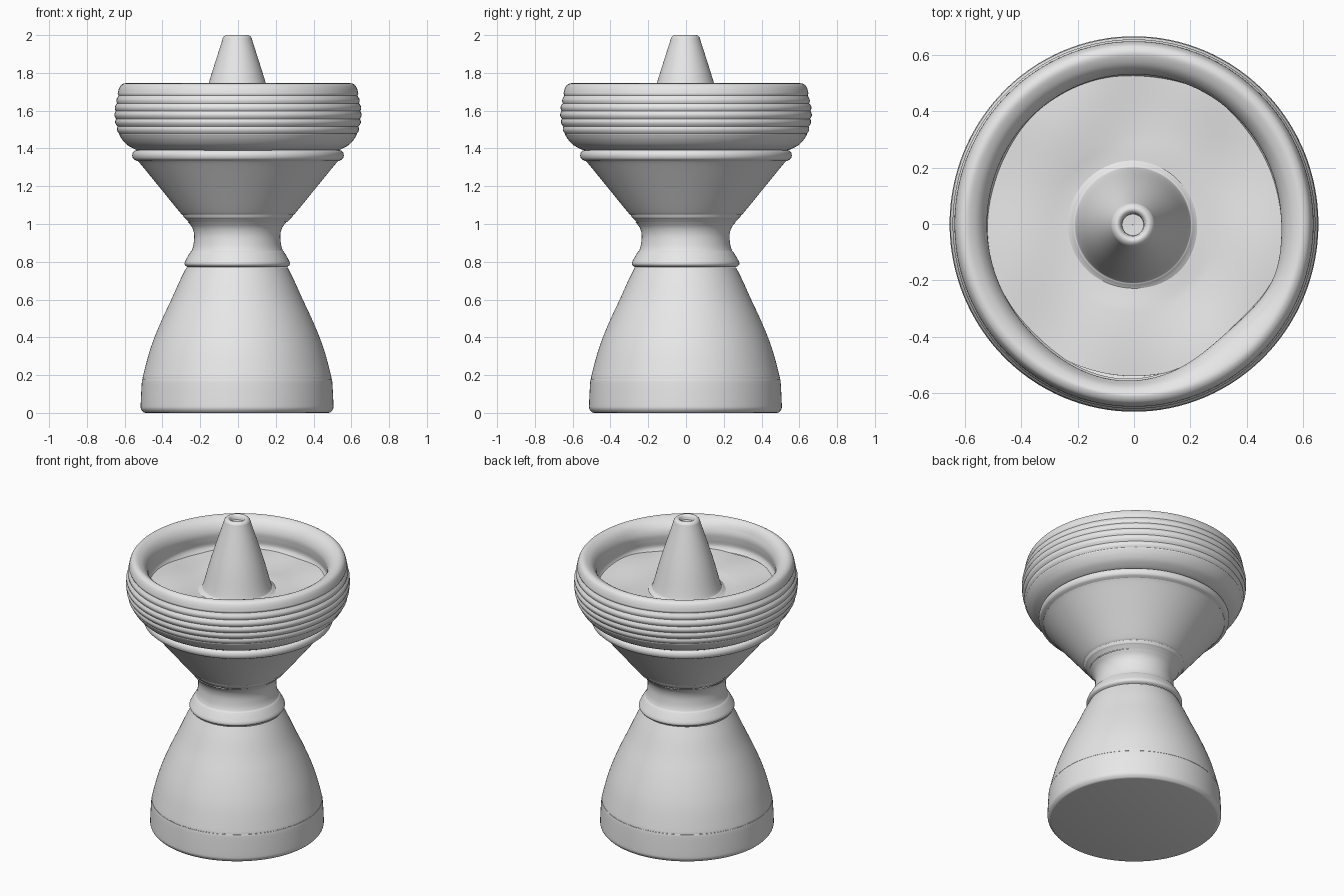
import bpy, bmesh, math
from mathutils import Vector

cube = bpy.data.objects.get("Cube")
if cube:
    bpy.data.objects.remove(cube, do_unlink=True)

SIDES = 128

clay = bpy.data.materials.new("grey_clay")
clay.use_nodes = True
clay.diffuse_color = (0.8, 0.8, 0.8, 1)
clay.node_tree.nodes["Principled BSDF"].inputs["Base Color"].default_value = (0.8, 0.8, 0.8, 1)


def spline(points, steps=5):
    """Smooth a (radius, height) profile through its points."""
    pts = [Vector(p) for p in points]
    ends = [pts[0]] + pts + [pts[-1]]
    out = []
    for a, b, c, d in zip(ends, ends[1:], ends[2:], ends[3:]):
        for i in range(steps):
            t = i / steps
            out.append(0.5 * (2 * b + (c - a) * t + (2 * a - 5 * b + 4 * c - d) * t * t
                              + (3 * b - a - 3 * c + d) * t ** 3))
    return out + [pts[-1]]


def lathe(name, profile, shape=None, centre=(0, 0), stretch=1.0):
    """Turn a profile, listed from the outside bottom upward, around z."""
    bm = bmesh.new()
    rings = []
    for r, z in profile:
        ring = []
        for i in range(SIDES):
            a = math.tau * i / SIDES
            rr, zz = shape(r, z, a) if shape else (r, z)
            ring.append(bm.verts.new((centre[0] + rr * math.cos(a),
                                      centre[1] + rr * math.sin(a) * stretch, zz)))
        rings.append(ring)
    for low, high in zip(rings, rings[1:]):
        for i in range(SIDES):
            j = (i + 1) % SIDES
            bm.faces.new((low[i], low[j], high[j], high[i]))
    mesh = bpy.data.meshes.new(name)
    bm.to_mesh(mesh)
    bm.free()
    mesh.materials.append(clay)
    obj = bpy.data.objects.new(name, mesh)
    bpy.context.collection.objects.link(obj)
    bpy.ops.object.select_all(action='DESELECT')
    obj.select_set(True)
    bpy.context.view_layer.objects.active = obj
    bpy.ops.object.shade_smooth_by_angle(angle=math.radians(40))
    return obj


# Domed foot with a flat underside and a faint scored line
foot = [(0.001, 0), (0.485, 0)] + spline([
    (0.495, 0.003), (0.508, 0.02), (0.51, 0.05), (0.504, 0.165), (0.499, 0.18),
    (0.498, 0.195), (0.468, 0.31), (0.437, 0.4), (0.395, 0.5), (0.348, 0.6),
    (0.303, 0.7), (0.268, 0.77)])
lathe("foot", foot, centre=(-0.005, -0.003))

# Waist with its collar
waist = spline([
    (0.262, 0.772), (0.276, 0.782), (0.278, 0.797), (0.264, 0.825), (0.249, 0.85),
    (0.241, 0.86), (0.232, 0.89), (0.228, 0.94), (0.238, 0.98), (0.26, 1.01)])
lathe("waist", waist, centre=(-0.004, -0.002), stretch=1.02)

# Flared cup with steps at the bottom and a rounded bead at the top
cup = spline([
    (0.26, 1.01), (0.278, 1.028), (0.286, 1.035), (0.296, 1.055), (0.306, 1.06),
    (0.42, 1.2), (0.52, 1.322), (0.535, 1.333), (0.554, 1.345), (0.56, 1.365),
    (0.553, 1.384), (0.535, 1.392)])
lathe("cup", cup)

# Bowl wall, with a stack of rounded throwing ridges
wall = spline([(0.53, 1.39), (0.555, 1.4), (0.588, 1.42), (0.613, 1.447), (0.63, 1.475)])
for k in range(1, 51):
    t = k / 50
    bulge = 0.63 + 0.021 * math.sin(math.pi * min(1, t * 1.05) * 0.9)
    ridge = 0.0075 * (abs(math.sin(t * 5 * math.pi)) - 0.5)
    wall.append(Vector((bulge + ridge, 1.475 + 0.205 * t)))
wall += spline([(0.637, 1.69), (0.631, 1.715), (0.62, 1.735), (0.6, 1.745), (0.578, 1.74),
                (0.552, 1.723), (0.532, 1.695), (0.522, 1.66), (0.525, 1.62),
                (0.53, 1.58), (0.515, 1.55)])


def uneven_rim(r, z, a):
    """Pull the inner lip in and out by hand-made amounts."""
    inner = max(0, min(1, (0.6 - r) / 0.07)) if z > 1.5 else 0
    def bump(deg, width):
        d = (math.degrees(a) - deg + 180) % 360 - 180
        return math.exp(-(d / width) ** 2)
    push = 0.026 * bump(263, 28) - 0.022 * bump(310, 20) + 0.01 * bump(340, 14)
    return r + inner * push, z


lathe("bowl", wall, uneven_rim, stretch=1.018)

# Gently dented floor
floor = [(0.54 - 0.36 * i / 24, 1.548 + 0.01 * math.cos(i / 24 * math.pi)) for i in range(25)]


def dented(r, z, a):
    x, y = r * math.cos(a), r * math.sin(a)
    dent = math.sin(11 * x + 3 * y) * math.sin(9 * y - 4 * x + 1)
    fade = max(0, min(1, (r - 0.2) / 0.1))
    return r, z + 0.009 * dent * fade


lathe("bowl_floor", floor, dented)

# Central spike with a softened foot, rounded tip and shallow socket
spike = spline([(0.235, 1.535), (0.212, 1.55), (0.198, 1.575), (0.153, 1.74),
                (0.082, 1.965), (0.077, 1.983), (0.068, 1.995), (0.057, 2.0),
                (0.047, 1.996), (0.04, 1.985)])
spike += [Vector((0.038, 1.97)), Vector((0.001, 1.968))]
lathe("spike", spike, centre=(-0.004, -0.003))
